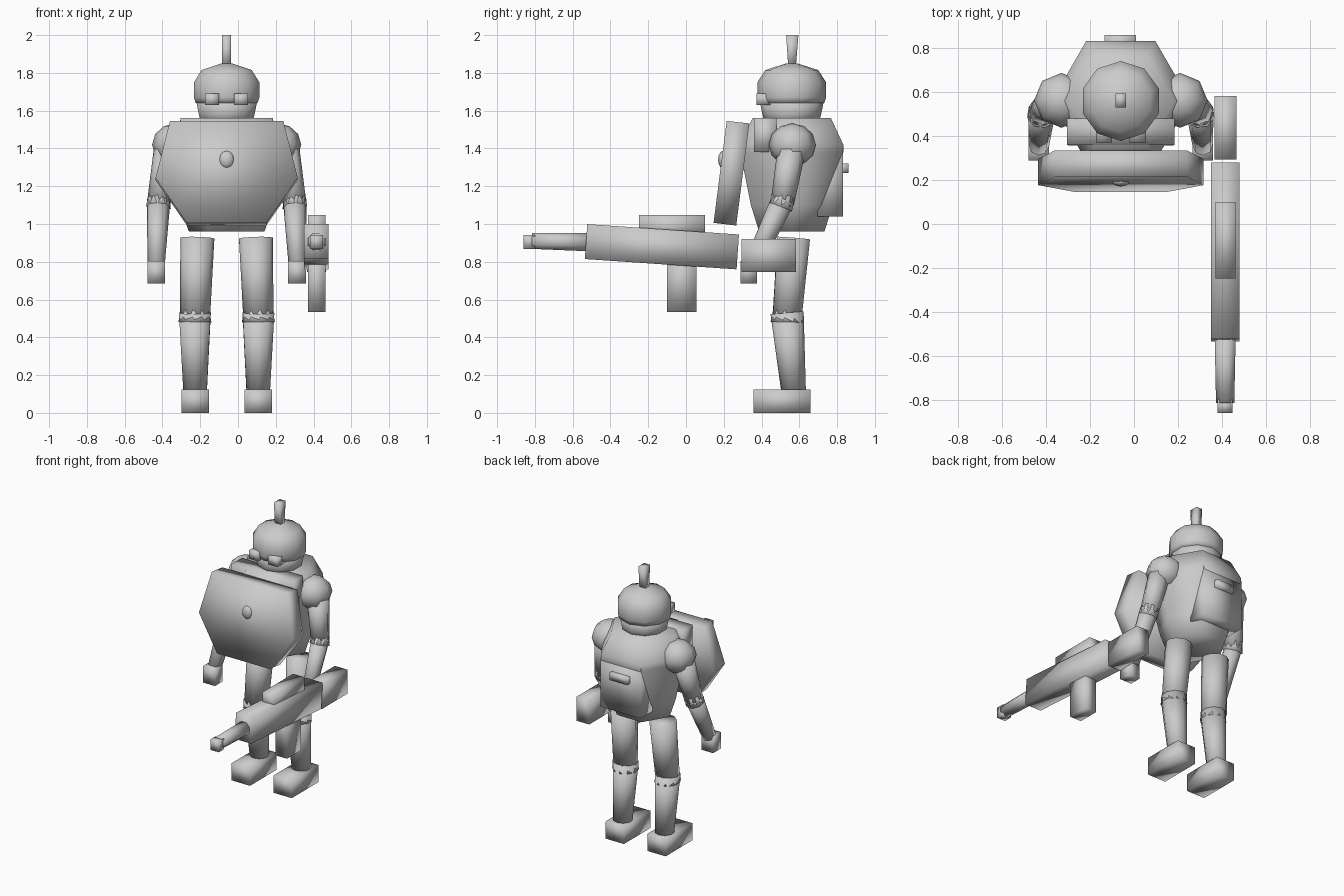
import bpy, bmesh, math
from mathutils import Vector, Matrix

cube = bpy.data.objects.get("Cube")
if cube:
    bpy.data.objects.remove(cube)

grey = bpy.data.materials.new("plain_grey")
grey.use_nodes = True
grey.diffuse_color = (0.6, 0.6, 0.6, 1)
grey.node_tree.nodes["Principled BSDF"].inputs["Base Color"].default_value = (0.6, 0.6, 0.6, 1)

CX, CY = -0.06, 0.56   # body axis
GUN_X = 0.415


def finish(name, bm):
    bmesh.ops.recalc_face_normals(bm, faces=bm.faces)
    for face in bm.faces:
        face.smooth = True
    mesh = bpy.data.meshes.new(name)
    bm.to_mesh(mesh)
    bm.free()
    mesh.materials.append(grey)
    obj = bpy.data.objects.new(name, mesh)
    bpy.context.collection.objects.link(obj)
    return obj


def box(name, x, y, z, tilt=0):
    """Box from (low, high) pairs, tilted about x through its centre."""
    bm = bmesh.new()
    centre = Vector([sum(p) / 2 for p in (x, y, z)])
    size = [p[1] - p[0] for p in (x, y, z)]
    mat = Matrix.Translation(centre) @ Matrix.Rotation(tilt, 4, 'X') @ Matrix.Diagonal((*size, 1))
    bmesh.ops.create_cube(bm, size=1, matrix=mat)
    return finish(name, bm)


def rod(name, a, b, ra, rb, sides=8, spin=0):
    """Tapered cylinder between two points."""
    bm = bmesh.new()
    a, b = Vector(a), Vector(b)
    turn = (b - a).to_track_quat('Z', 'Y').to_matrix().to_4x4()
    mat = Matrix.Translation((a + b) / 2) @ turn @ Matrix.Rotation(spin, 4, 'Z')
    bmesh.ops.create_cone(bm, cap_ends=True, segments=sides, radius1=ra, radius2=rb,
                          depth=(b - a).length, matrix=mat)
    return finish(name, bm)


def ball(name, centre, scale, segs=8, rings=6):
    bm = bmesh.new()
    mat = Matrix.Translation(centre) @ Matrix.Diagonal((*scale, 1))
    bmesh.ops.create_uvsphere(bm, u_segments=segs, v_segments=rings, radius=1, matrix=mat)
    return finish(name, bm)


def lathe(name, profile, sides, spin=0):
    """Stack of (height, radius) rings around the body axis."""
    bm = bmesh.new()
    rings = []
    for z, r in profile:
        angles = [spin + math.tau * i / sides for i in range(sides)]
        rings.append([bm.verts.new((CX + r * math.cos(t), CY + r * math.sin(t), z)) for t in angles])
    for low, high in zip(rings, rings[1:]):
        for i in range(sides):
            j = (i + 1) % sides
            bm.faces.new((low[i], low[j], high[j], high[i]))
    bm.faces.new(rings[0])
    bm.faces.new(rings[-1])
    return finish(name, bm)


# Torso, backpack and chest mount
lathe("torso", [(0.96, 0.2), (1.1, 0.25), (1.38, 0.315), (1.42, 0.315), (1.56, 0.24)], 6)
box("backpack", (CX - 0.16, CX + 0.16), (0.695, 0.832), (1.04, 1.4))
box("back_latch", (-0.134, 0.01), (0.8, 0.86), (1.27, 1.32))
box("chest_mount", (CX - 0.245, CX + 0.245), (0.36, 0.48), (1.38, 1.56))

# Head, helmet, eyes and crest
lathe("head", [(1.54, 0.145), (1.58, 0.155), (1.66, 0.172)], 10, math.pi / 2)
lathe("helmet", [(1.64, 0.172), (1.67, 0.182), (1.75, 0.182), (1.815, 0.14), (1.85, 0.03)],
      10, math.pi / 2)
for side, label in ((-1, "right"), (1, "left")):
    ex = CX + side * 0.077
    box(label + "_eye", (ex - 0.037, ex + 0.037), (0.372, 0.46), (1.63, 1.69))
crest = box("crest", (-0.084, -0.036), (0.53, 0.595), (1.82, 2.0))
for v in crest.data.vertices:
    if v.co.z < 1.9:
        v.co.y = CY + (v.co.y - CY) * 0.6

# Limbs
for side, label in ((-1, "right"), (1, "left")):
    def at(x, y, z):
        return (CX + side * x, y, z)

    ball(label + "_shoulder", at(0.27, 0.563, 1.42), (0.125, 0.125, 0.113))
    rod(label + "_upper_arm", at(0.31, 0.56, 1.4), at(0.36, 0.51, 1.11), 0.075, 0.062)
    rod(label + "_elbow", at(0.358, 0.525, 1.155), at(0.361, 0.5, 1.09), 0.056, 0.068, 8, math.pi / 8)
    rod(label + "_forearm", at(0.36, 0.515, 1.13), at(0.373, 0.355, 0.79), 0.063, 0.046)
    hx = CX + side * 0.373
    box(label + "_hand", (hx - 0.047, hx + 0.047), (0.288, 0.375), (0.685, 0.805))

    rod(label + "_thigh", at(0.155, 0.57, 0.925), at(0.168, 0.535, 0.5), 0.09, 0.08, 10)
    rod(label + "_knee", at(0.167, 0.537, 0.55), at(0.168, 0.535, 0.48), 0.075, 0.089, 10, math.pi / 10)
    rod(label + "_shin", at(0.168, 0.535, 0.53), at(0.167, 0.57, 0.11), 0.088, 0.065, 10)
    fx = CX + side * 0.167
    box(label + "_foot", (fx - 0.073, fx + 0.073), (0.357, 0.66), (0, 0.125))

# Six-sided shield, leaning back at the top
bm = bmesh.new()
half = [(0.3, 1.54), (0.376, 1.24), (0.21, 1.0)]
outline = half + [(-x, z) for x, z in reversed(half)]
front, back = [], []
for x, z in outline:
    y = 0.146 + (z - 1.0) * 0.128
    front.append(bm.verts.new((CX + x, y, z + 0.006)))
    back.append(bm.verts.new((CX + x, y + 0.12, z - 0.008)))
bm.faces.new(front)
bm.faces.new(back)
for i in range(len(outline)):
    j = (i + 1) % len(outline)
    bm.faces.new((front[i], front[j], back[j], back[i]))
finish("shield", bm)
ball("shield_boss", (CX, 0.195, 1.34), (0.042, 0.025, 0.047))

# Rifle
box("gun_stock", (0.366, 0.466), (0.294, 0.582), (0.745, 0.92))
box("gun_body", (0.35, 0.48), (-0.53, 0.275), (0.787, 0.972), math.radians(-3.9))
box("gun_sight", (0.37, 0.462), (-0.248, 0.1), (0.93, 1.048))
box("gun_magazine", (0.37, 0.463), (-0.1, 0.056), (0.535, 0.86))
rod("gun_barrel", (GUN_X, -0.5, 0.903), (GUN_X, -0.815, 0.91), 0.052, 0.045, 8, math.pi / 8)
box("gun_muzzle", (GUN_X - 0.034, GUN_X + 0.034), (-0.86, -0.8), (0.868, 0.943))
